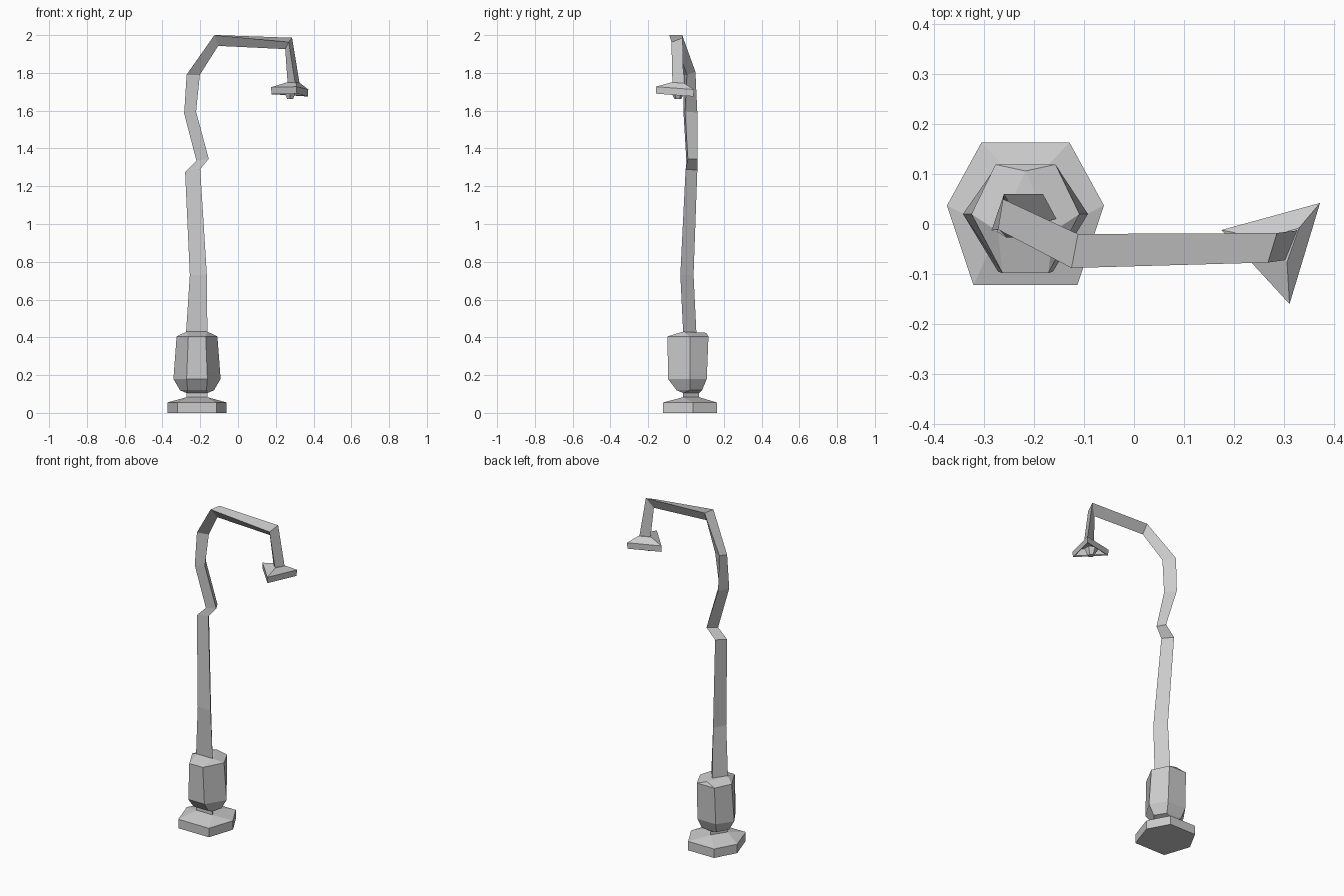
import bpy, bmesh

CX = -0.217  # pole axis


def loft(name, rings, cap_start=True, cap_end=True):
    """Skin a list of equal-length point rings and merge coincident points."""
    bm = bmesh.new()
    loops = [[bm.verts.new(p) for p in ring] for ring in rings]
    n = len(rings[0])
    for a, b in zip(loops, loops[1:]):
        for i in range(n):
            j = (i + 1) % n
            bm.faces.new((a[i], a[j], b[j], b[i]))
    if cap_start:
        bm.faces.new(loops[0][::-1])
    if cap_end:
        bm.faces.new(loops[-1])
    bmesh.ops.remove_doubles(bm, verts=bm.verts, dist=1e-5)
    bmesh.ops.recalc_face_normals(bm, faces=bm.faces)
    mesh = bpy.data.meshes.new(name)
    bm.to_mesh(mesh)
    bm.free()
    ob = bpy.data.objects.new(name, mesh)
    bpy.context.collection.objects.link(ob)
    return ob


def hexagon(z, side, side_y, back, back_y, front, front_y):
    """Mirrored hexagon: half widths and y of the side, back and front corners."""
    return [(CX + side, side_y, z), (CX + back, back_y, z), (CX - back, back_y, z),
            (CX - side, side_y, z), (CX - front, front_y, z), (CX + front, front_y, z)]


def tri_as_hex(z, half, front_y, back_y, back_z=None):
    """Triangle with doubled corners so a hexagon can close onto it."""
    r, l = (CX + half, front_y, z), (CX - half, front_y, z)
    b = (CX, back_y, z if back_z is None else back_z)
    return [r, b, b, l, l, r]


# Hexagonal foot
loft("foot", [
    hexagon(0.0, 0.157, 0.037, 0.088, 0.163, 0.104, -0.122),
    hexagon(0.055, 0.157, 0.037, 0.088, 0.163, 0.104, -0.122),
    tri_as_hex(0.083, 0.055, -0.015, 0.07),
    tri_as_hex(0.108, 0.055, -0.015, 0.07),
])

# Swollen housing above the neck
loft("housing", [
    tri_as_hex(0.105, 0.055, -0.015, 0.07),
    hexagon(0.12, 0.09, 0.02, 0.05, 0.085, 0.05, -0.05),
    hexagon(0.18, 0.125, 0.02, 0.062, 0.11, 0.055, -0.095),
    hexagon(0.405, 0.108, 0.02, 0.06, 0.119, 0.046, -0.098),
    tri_as_hex(0.43, 0.055, -0.015, 0.106, 0.424),
])

# Three-sided crooked pole, arm and drop: right, back and left corner per station
loft("pole", [
    [(-0.162, -0.015, 0.425), (-0.217, 0.055, 0.425), (-0.275, -0.015, 0.425)],
    [(-0.165, -0.030, 0.73), (-0.212, 0.040, 0.73), (-0.255, -0.027, 0.73)],
    [(-0.200, -0.002, 1.29), (-0.240, 0.060, 1.285), (-0.280, 0.000, 1.275)],
    [(-0.155, 0.010, 1.345), (-0.182, 0.060, 1.345), (-0.220, 0.002, 1.335)],
    [(-0.222, -0.005, 1.595), (-0.260, 0.060, 1.59), (-0.285, -0.013, 1.585)],
    [(-0.202, 0.005, 1.79), (-0.262, 0.050, 1.805), (-0.272, -0.011, 1.79)],
    [(-0.105, -0.050, 1.943), (-0.112, -0.020, 2.0), (-0.125, -0.088, 2.0)],
    [(0.250, -0.045, 1.926), (0.286, -0.018, 1.986), (0.268, -0.077, 1.963)],
    [(0.263, -0.030, 1.74), (0.326, -0.013, 1.745), (0.303, -0.072, 1.745)],
])

# Triangular lamp shade, hollow underneath
outer = [(0.175, -0.012, 1.724), (0.372, 0.042, 1.712), (0.311, -0.160, 1.727)]
mid = [sum(p[k] for p in outer) / 3 for k in range(3)]


def rim(scale, dz):
    return [(mid[0] + (p[0] - mid[0]) * scale, mid[1] + (p[1] - mid[1]) * scale, p[2] + dz)
            for p in outer]


loft("lamp_shade", [
    [(0.259, -0.029, 1.75), (0.33, -0.008, 1.745), (0.306, -0.076, 1.75)],
    rim(1.0, 0.0),
    rim(0.98, -0.037),
    rim(0.86, -0.033),
    rim(0.6, 0.0),
])

# Small bulb
bpy.ops.mesh.primitive_cone_add(vertices=6, radius1=0.018, radius2=0.038, depth=0.042,
                                location=(mid[0] - 0.01, mid[1], 1.683))
bpy.context.object.name = "bulb"
